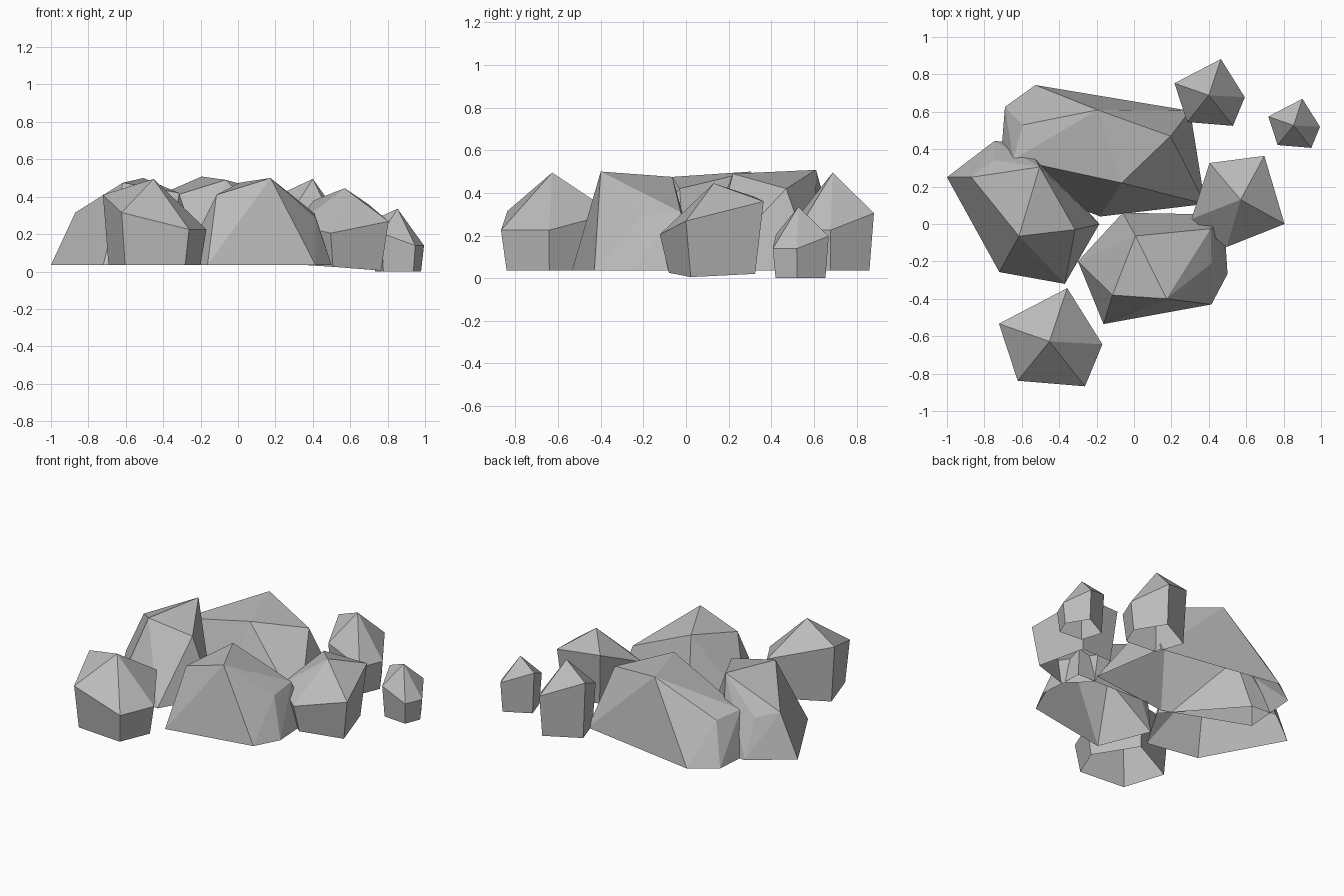
import bpy
import bmesh
import math
from mathutils import Vector

# Remove the default cube only
default_cube = bpy.data.objects.get("Cube")
if default_cube:
    bpy.data.objects.remove(default_cube, do_unlink=True)

# One plain stone colour
stone = bpy.data.materials.new("stone grey")
stone.use_nodes = True
grey = (0.5, 0.5, 0.5, 1.0)
stone.diffuse_color = grey
stone.node_tree.nodes["Principled BSDF"].inputs["Base Color"].default_value = grey


def finish(name, bm):
    """Turn a bmesh into a flat shaded stone object."""
    mesh = bpy.data.meshes.new(name)
    bm.to_mesh(mesh)
    bm.free()
    mesh.materials.append(stone)
    rock = bpy.data.objects.new(name, mesh)
    bpy.context.collection.objects.link(rock)
    return rock


def boulder(name, base, crown, ground=0.035):
    """Large chiselled rock: hull of a base outline and crown, open below."""
    bm = bmesh.new()
    for x, y in base:
        bm.verts.new((x, y, ground))
    for corner in crown:
        bm.verts.new(corner)
    bmesh.ops.convex_hull(bm, input=bm.verts[:])
    bmesh.ops.recalc_face_normals(bm, faces=bm.faces[:])
    underside = [f for f in bm.faces if f.normal.z < -0.7]
    bmesh.ops.delete(bm, geom=underside, context='FACES')
    bmesh.ops.dissolve_limit(bm, angle_limit=math.radians(4),
                             verts=bm.verts[:], edges=bm.edges[:])
    return finish(name, bm)


def pointed_stone(name, apex, rim, floor, taper):
    """Small five sided stone: pointed cap on tapering walls, open below."""
    bm = bmesh.new()
    tip = bm.verts.new(apex)
    upper = [bm.verts.new(p) for p in rim]
    lower = []
    for (x, y, z), ground in zip(rim, floor):
        lower.append(bm.verts.new((apex[0] + (x - apex[0]) * taper,
                                   apex[1] + (y - apex[1]) * taper, ground)))
    for i in range(len(rim)):
        j = (i + 1) % len(rim)
        bm.faces.new((tip, upper[i], upper[j]))
        bm.faces.new((upper[i], lower[i], lower[j], upper[j]))
    bmesh.ops.recalc_face_normals(bm, faces=bm.faces[:])
    # Keep the cap facing the sky
    bm.normal_update()
    if sum(f.normal.z for f in tip.link_faces) < 0:
        bmesh.ops.reverse_faces(bm, faces=bm.faces[:])
    return finish(name, bm)


# Three large boulders
boulder("left_boulder",
        base=[(-1, .25), (-.746, .444), (-.57, .43),
              (-.185, 0), (-.37, -.32), (-.72, -.257)],
        crown=[(-.87, .25, .315), (-.746, .342, .28), (-.505, .305, .5),
               (-.315, -.03, .42), (-.615, -.065, .475)])

boulder("front_boulder",
        base=[(.48, .05), (.5, -.267), (.414, -.43),
              (-.163, -.535), (-.3, -.2), (-.06, .06)],
        crown=[(.41, -.025, .31), (.414, -.21, .29), (.174, -.4, .5),
               (-.115, -.38, .41), (.008, -.064, .475)])

boulder("back_boulder",
        base=[(-.72, .25), (-.69, .626), (-.527, .743),
              (.3, .605), (.38, .107), (-.18, .04)],
        crown=[(-.645, .345, .31), (-.595, .53, .295), (-.195, .61, .508),
               (.195, .47, .42), (-.066, .22, .49)])

# Shared shape of the small stones, relative to the tip in plan
tip_height = .46
rim_shape = [(-.27, .095, .375), (.095, .285, .27), (.283, -.015, .19),
             (.19, -.24, .19), (-.17, -.21, .28)]

# Name, plan position, plan scale, height scale, ground height
small_stones = [
    ("front_left_stone", (-.452, -.628), 1, 1, .035),
    ("back_stone", (.4, .688), .68, 1, .035),
    ("far_right_stone", (.853, .527), .5, .73, 0),
]
for name, (cx, cy), spread, rise, ground in small_stones:
    rim = [Vector((cx + x * spread, cy + y * spread, ground + z * rise))
           for x, y, z in rim_shape]
    pointed_stone(name, (cx, cy, ground + tip_height * rise), rim,
                  [ground] * len(rim), taper=.89)

# Tilted stone on the right side
pointed_stone("right_stone", (.57, .13, .445),
              rim=[(.697, .364, .36), (.805, 0, .268), (.495, -.123, .205),
                   (.307, .027, .25), (.404, .326, .38)],
              floor=[.02, .005, .025, .035, .04], taper=.83)
